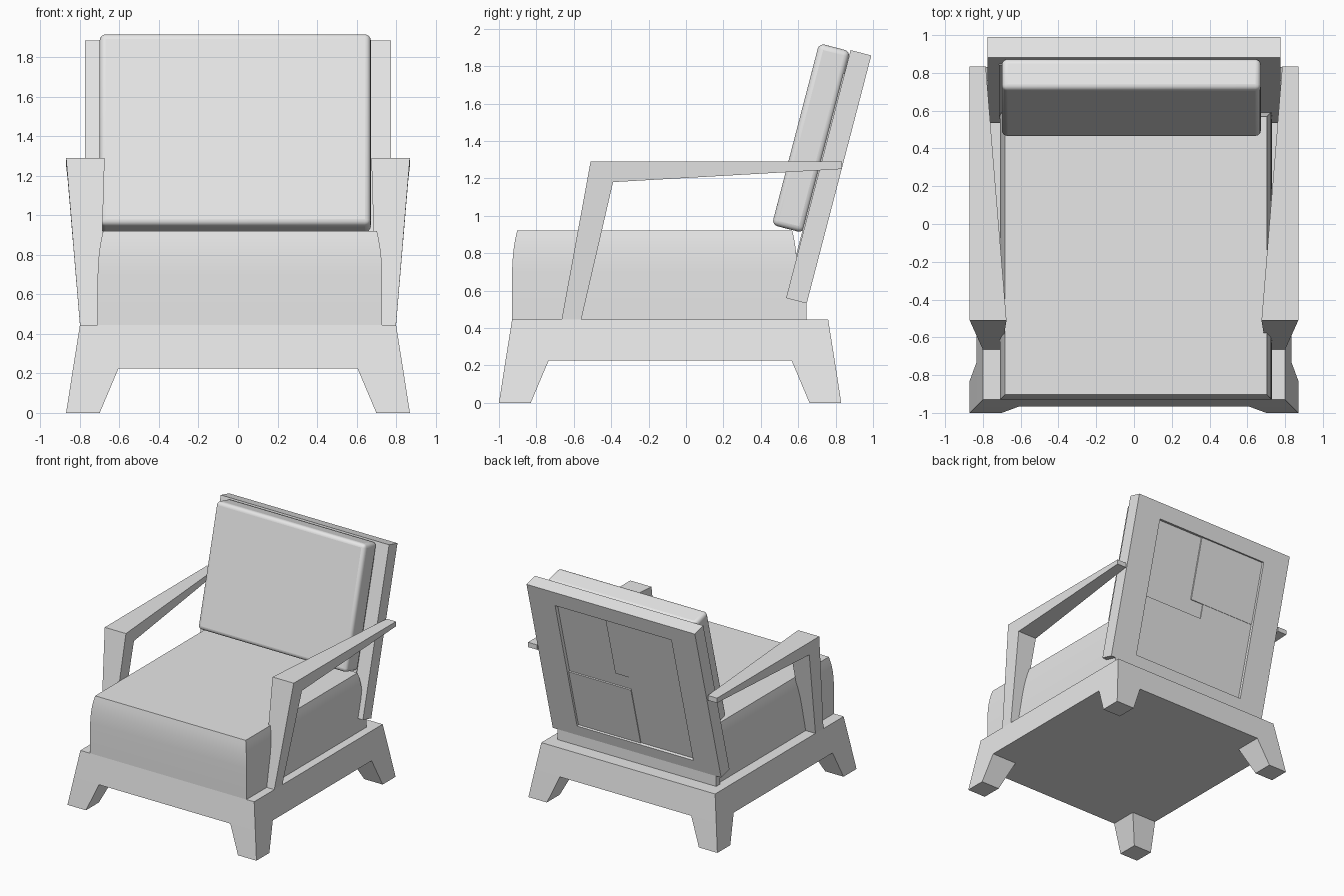
import bpy, bmesh, math
from mathutils import Matrix, Vector

if "Cube" in bpy.data.objects:
    bpy.data.objects.remove(bpy.data.objects["Cube"])

grey = bpy.data.materials.new("light_grey")
grey.diffuse_color = (0.8, 0.8, 0.8, 1)
grey.use_nodes = True
grey.node_tree.nodes["Principled BSDF"].inputs["Base Color"].default_value = grey.diffuse_color


def loft(name, rings, matrix=None, cap_start=True, cap_end=True):
    """Skin a list of equal-length point rings and cap the ends."""
    bm = bmesh.new()
    loops = [[bm.verts.new(p) for p in ring] for ring in rings]
    n = len(rings[0])
    for a, b in zip(loops, loops[1:]):
        for i in range(n):
            j = (i + 1) % n
            bm.faces.new((a[i], a[j], b[j], b[i]))
    if cap_start:
        bm.faces.new(loops[0][::-1])
    if cap_end:
        bm.faces.new(loops[-1])
    bmesh.ops.recalc_face_normals(bm, faces=bm.faces)
    if matrix:
        bm.transform(matrix)
    mesh = bpy.data.meshes.new(name)
    bm.to_mesh(mesh)
    bm.free()
    mesh.materials.append(grey)
    ob = bpy.data.objects.new(name, mesh)
    bpy.context.collection.objects.link(ob)
    return ob


def rect(x0, x1, y0, y1, z):
    return [(x0, y0, z), (x1, y0, z), (x1, y1, z), (x0, y1, z)]


def box(name, x0, x1, y0, y1, z0, z1, matrix=None):
    return loft(name, [rect(x0, x1, y0, y1, z0), rect(x0, x1, y0, y1, z1)], matrix)


def smooth(ob, angle=30):
    bpy.ops.object.select_all(action='DESELECT')
    ob.select_set(True)
    bpy.context.view_layer.objects.active = ob
    bpy.ops.object.shade_smooth_by_angle(angle=math.radians(angle))


# Base slab with sloping sides
loft("base", [rect(-.835, .835, -.965, .795, .225),
              rect(-.80, .80, -.93, .76, .445)])

# Four splayed legs
for sx, side in ((-1, "left"), (1, "right")):
    for name, foot, top in (("front", (-1.0, -.83), (-.965, -.735)),
                            ("back", (.83, .66), (.795, .565))):
        loft(f"{name}_{side}_leg", [
            rect(sx * .70, sx * .87, foot[0], foot[1], 0),
            rect(sx * .605, sx * .835, top[0], top[1], .225)], cap_end=False)

# Seat cushion, curving inwards towards the top
levels = [(.445, 0), (.70, 0), (.75, .002), (.80, .006),
          (.84, .011), (.88, .018), (.92, .027)]
seat = loft("seat_cushion", [rect(-.71 + d, .73 - d, -.93 + d, .595 - d, z)
                             for z, d in levels])
smooth(seat)

# Rear rail under the backrest
box("rear_rail", -.73, .73, .595, .645, .445, .545)

# Armrests: post and arm in one piece, points are (y, z, inner x, outer x)
arm = [(-.665, .445, .70, .80), (-.56, .445, .70, .80),
       (-.39, 1.18, .685, .862), (.835, 1.25, .785, .87),
       (.835, 1.29, .785, .87), (-.51, 1.29, .675, .87)]
for sx, side in ((-1, "left"), (1, "right")):
    loft(f"{side}_armrest", [[(sx * xi, y, z) for y, z, xi, xo in arm],
                             [(sx * xo, y, z) for y, z, xi, xo in arm]])

# Leaning frame of the backrest: local y points back, local z up the slope
tilt = Matrix.Translation((0, .535, .56)) @ Matrix.Rotation(-math.atan2(.345, 1.325), 4, 'X')


def upright(x0, x1, z0, z1, y):
    return [(x0, y, z0), (x1, y, z0), (x1, y, z1), (x0, y, z1)]


L, R, B, T = -.535, .535, .09, 1.24   # recess in the rear face
DEEP = .08
loft("backrest_frame", [upright(-.775, .775, 0, 1.37, 0),
                        upright(-.775, .775, 0, 1.37, .114),
                        upright(L, R, B, T, .114),
                        upright(L, R, B, T, DEEP)], tilt)

# Overlapping rear panels: left, right, top, bottom fractions and height
panels = {"upper_right": (0, .535, 0, .56, .004),
          "upper_left": (.42, 1, 0, .455, .014),
          "lower_right": (0, .535, .56, 1, .016),
          "lower_left": (.535, 1, .455, 1, .010)}
for name, (a0, a1, b0, b1, h) in panels.items():
    box(f"{name}_rear_panel",
        R - a1 * (R - L), R - a0 * (R - L), DEEP - .01, DEEP + h,
        T - b1 * (T - B), T - b0 * (T - B), tilt)

# Thin pad behind the back cushion
box("cushion_backing", -.715, .66, -.006, .01, .12, 1.24, tilt)

# Back cushion with rounded edges
back = box("back_cushion", -.70, .672, -.172, 0, .36, 1.363, tilt)
bev = back.modifiers.new("round", 'BEVEL')
bev.width = .03
bev.segments = 4
smooth(back, 40)
